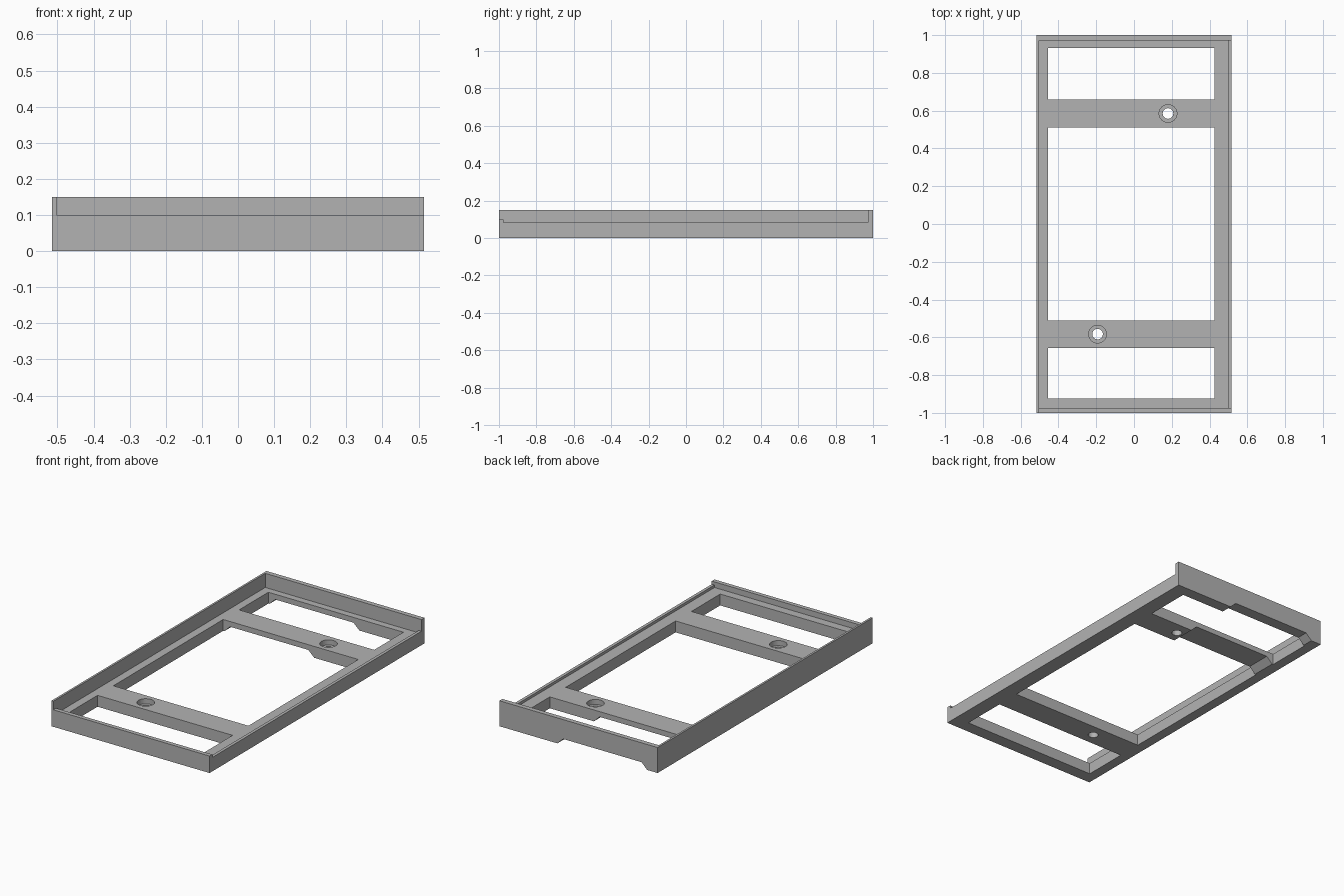
import bpy, bmesh
from mathutils import Matrix

cube = bpy.data.objects.get("Cube")
if cube:
    bpy.data.objects.remove(cube, do_unlink=True)

grey = bpy.data.materials.new("plain_grey")
grey.use_nodes = True
COLOUR = (0.45, 0.45, 0.45, 1)
grey.diffuse_color = COLOUR
grey.node_tree.nodes["Principled BSDF"].inputs["Base Color"].default_value = COLOUR

HX, HY = 0.515, 1.0      # half width and half length
FLOOR = 0.067            # top of the base frame


def add_object(name, bm):
    bmesh.ops.recalc_face_normals(bm, faces=bm.faces)
    mesh = bpy.data.meshes.new(name)
    bm.to_mesh(mesh)
    bm.free()
    mesh.materials.append(grey)
    obj = bpy.data.objects.new(name, mesh)
    bpy.context.scene.collection.objects.link(obj)
    return obj


def box(name, x0, x1, y0, y1, z0, z1):
    bm = bmesh.new()
    bmesh.ops.create_cube(bm, size=1)
    for v in bm.verts:
        v.co = (x1 if v.co.x > 0 else x0, y1 if v.co.y > 0 else y0,
                z1 if v.co.z > 0 else z0)
    return add_object(name, bm)


def cylinder(name, x, y, radius, z0, z1):
    bm = bmesh.new()
    bmesh.ops.create_cone(bm, cap_ends=True, segments=40, radius1=radius,
                          radius2=radius, depth=z1 - z0,
                          matrix=Matrix.Translation((x, y, (z0 + z1) / 2)))
    return add_object(name, bm)


def extrude_profile(name, points, y0, y1):
    bm = bmesh.new()
    face = bm.faces.new([bm.verts.new((x, y0, z)) for x, z in points])
    result = bmesh.ops.extrude_face_region(bm, geom=[face])
    for item in result["geom"]:
        if isinstance(item, bmesh.types.BMVert):
            item.co.y = y1
    return add_object(name, bm)


def cut(target, cutter):
    mod = target.modifiers.new("cut", 'BOOLEAN')
    mod.operation = 'DIFFERENCE'
    mod.solver = 'EXACT'
    mod.object = cutter
    bpy.context.view_layer.update()
    graph = bpy.context.evaluated_depsgraph_get()
    mesh = bpy.data.meshes.new_from_object(target.evaluated_get(graph))
    target.modifiers.clear()
    target.data = mesh
    bpy.data.objects.remove(cutter, do_unlink=True)


# Base frame with three openings, leaving two crossbars
frame = box("base_frame", -HX, HX, -HY, HY, 0, FLOOR)
for y0, y1 in ((-0.925, -0.657), (-0.51, 0.512), (0.66, 0.932)):
    cut(frame, box("opening_cutter", -0.455, 0.425, y0, y1, -0.1, 0.2))

# Sloped-sided channel under the back rail and back crossbar
channel = [(-0.49, -0.04), (-0.41, 0.036), (0.1, 0.036), (0.18, -0.04)]
cut(frame, extrude_profile("channel_cutter", channel, 0.4, 1.1))

# Stepped screw holes through the crossbars
for x, y in ((0.18, 0.585), (-0.193, -0.583)):
    cut(frame, cylinder("hole_cutter", x, y, 0.028, -0.1, 0.2))
    cut(frame, cylinder("counterbore_cutter", x, y, 0.047, 0.037, 0.2))

# Raised edges: tall on the back and right, low on the front and left
box("back_wall", -HX, HX, 0.972, HY, FLOOR, 0.15)
box("right_wall", -HX, -0.503, -HY, 0.972, FLOOR, 0.15)
box("front_lip", -0.503, HX, -HY, -0.975, FLOOR, 0.1)
box("left_lip", 0.497, HX, -0.975, 0.972, FLOOR, 0.082)
